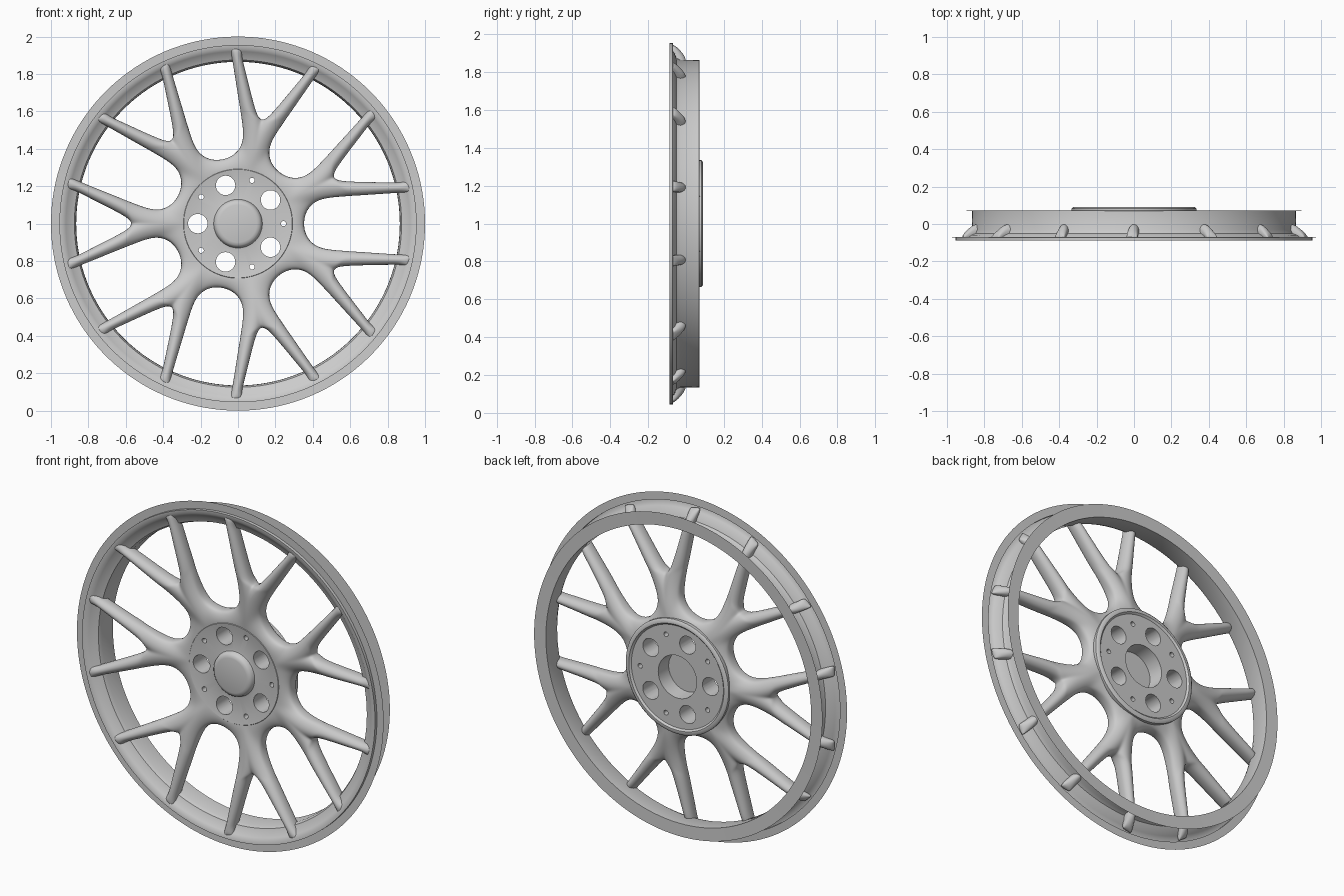
import bpy, bmesh, math
from mathutils import Matrix

if "Cube" in bpy.data.objects:
    bpy.data.objects.remove(bpy.data.objects["Cube"])

A = math.pi / 7          # half of one Y-spoke sector
CZ = 1.0                 # wheel centre height


def finish(name, bm, angle=40):
    bmesh.ops.remove_doubles(bm, verts=bm.verts, dist=0.0005)
    bmesh.ops.recalc_face_normals(bm, faces=bm.faces)
    me = bpy.data.meshes.new(name)
    bm.to_mesh(me)
    bm.free()
    ob = bpy.data.objects.new(name, me)
    bpy.context.collection.objects.link(ob)
    bpy.ops.object.select_all(action='DESELECT')
    ob.select_set(True)
    bpy.context.view_layer.objects.active = ob
    bpy.ops.object.shade_smooth_by_angle(angle=math.radians(angle))
    return ob


def lathe(name, profile, n):
    """Revolve (radius, y) points about the wheel axis."""
    bm = bmesh.new()
    rings = []
    for i in range(n):
        t = 2 * math.pi * i / n
        rings.append([bm.verts.new((r * math.cos(t), y, CZ + r * math.sin(t)))
                      for r, y in profile])
    for i in range(n):
        a, b = rings[i], rings[(i + 1) % n]
        for j in range(len(profile) - 1):
            bm.faces.new((a[j], a[j + 1], b[j + 1], b[j]))
    bmesh.ops.dissolve_degenerate(bm, dist=0.0001, edges=bm.edges)
    return finish(name, bm)


def interp(table, x):
    for (x0, y0), (x1, y1) in zip(table, table[1:]):
        if x <= x1:
            f = max(0, (x - x0) / (x1 - x0))
            return y0 + f * (y1 - y0)
    return table[-1][1]


# rim: front lip, barrel and rear flange
lathe("rim", [(1.0, -0.072), (0.955, -0.07), (0.955, -0.088), (0.935, -0.086),
              (0.92, -0.075), (0.90, -0.06), (0.875, -0.05), (0.866, -0.03),
              (0.865, 0.07), (0.94, 0.072)], 140)

# hub with centre cap in front and bore behind
hub = lathe("hub", [(0, -0.062), (0.10, -0.062), (0.115, -0.058), (0.125, -0.048),
                    (0.13, -0.03), (0.14, -0.028), (0.24, -0.032), (0.29, -0.04),
                    (0.32, 0.0), (0.335, 0.07), (0.335, 0.082), (0.325, 0.09),
                    (0.31, 0.09), (0.30, 0.08), (0.125, 0.08), (0.12, -0.01),
                    (0, -0.01)], 96)

# bolt holes and small pin holes
bm = bmesh.new()
for k in range(5):
    for ang, r, rad, seg in ((36 + 72 * k, 0.215, 0.052, 32), (72 * k, 0.243, 0.014, 16)):
        t = math.radians(ang)
        m = Matrix.Translation((r * math.cos(t), 0, CZ + r * math.sin(t))) @ \
            Matrix.Rotation(math.pi / 2, 4, 'X')
        bmesh.ops.create_cone(bm, cap_ends=True, segments=seg, radius1=rad,
                              radius2=rad, depth=0.5, matrix=m)
cutter = finish("hole_cutter", bm)
cutter.hide_render = True
mod = hub.modifiers.new("holes", 'BOOLEAN')
mod.operation = 'DIFFERENCE'
mod.solver = 'EXACT'
mod.object = cutter
bpy.context.view_layer.objects.active = hub
bpy.ops.object.modifier_apply(modifier="holes")
bpy.data.objects.remove(cutter)
bpy.ops.object.select_all(action='DESELECT')
hub.select_set(True)
bpy.ops.object.shade_smooth_by_angle(angle=math.radians(40))


# spokes: half a Y is lofted between the big-window edge and the inner edge
def hubpt(f):
    return (0.28 * math.cos(A * f), 0.28 * math.sin(A * f))


def win(d, w):
    return (d * math.cos(A) + w * math.sin(A), d * math.sin(A) - w * math.cos(A))


# (outer edge, inner edge, fork amount)
stations = [
    (win(0.352, 0.0), hubpt(1), 0), (win(0.358, 0.045), hubpt(0.65), 0),
    (win(0.378, 0.085), hubpt(0.3), 0), (win(0.41, 0.115), hubpt(0), 0),
    (win(0.45, 0.132), (0.37, 0), 0), (win(0.50, 0.140), (0.45, 0), 0.1),
    (win(0.54, 0.143), (0.52, 0), 0.4), (win(0.58, 0.146), (0.568, 0), 0.9),
    (win(0.60, 0.148), (0.58, 0.022), 1), (win(0.64, 0.150), (0.62, 0.048), 1),
    (win(0.71, 0.155), (0.70, 0.09), 1), (win(0.80, 0.161), (0.79, 0.135), 1),
    (win(0.865, 0.165), (0.85, 0.166), 1), (win(0.89, 0.166), (0.875, 0.177), 1),
    (win(0.935, 0.169), (0.92, 0.190), 1)]
APEX = 7
FRONT = [(0.28, -0.036), (0.36, -0.05), (0.5, -0.064), (0.7, -0.078), (0.87, -0.088), (0.95, -0.09)]
BACK = [(0.28, 0.076), (0.36, 0.074), (0.46, 0.055), (0.6, 0.03), (0.75, 0.012), (0.88, 0.0), (0.95, -0.06)]
N = 6


def section(o, i, k):
    front, back = [], []
    for j in range(N + 1):
        t = j / N
        u, v = o[0] + (i[0] - o[0]) * t, o[1] + (i[1] - o[1]) * t
        r = math.hypot(u, v)
        yf, yb = interp(FRONT, r), interp(BACK, r)
        mid, half = (yf + yb) / 2, (yb - yf) / 2
        s = max(0.0, math.sin(math.pi * t * (0.5 + 0.5 * k))) ** 0.7
        h = half * (0.4 + 0.6 * s)
        front.append((u, mid - h, v))
        back.append((u, mid + h, v))
    return front, back


sections = [section(*s) for s in stations]
bm = bmesh.new()
for k in range(7):
    th = math.pi + 2 * A * k
    c, s = math.cos(th), math.sin(th)
    for side in (1, -1):
        def put(p):
            u, y, v = p[0], p[1], p[2] * side
            return bm.verts.new((u * c - v * s, y, CZ + u * s + v * c))
        g = [([put(p) for p in f], [put(p) for p in b]) for f, b in sections]
        for q, ((f0, b0), (f1, b1)) in enumerate(zip(g, g[1:])):
            for j in range(N):
                bm.faces.new((f0[j], f0[j + 1], f1[j + 1], f1[j]))
                bm.faces.new((b0[j], b1[j], b1[j + 1], b0[j + 1]))
            bm.faces.new((f0[0], f1[0], b1[0], b0[0]))
            if q >= APEX:
                bm.faces.new((f0[N], b0[N], b1[N], f1[N]))
        f, b = g[-1]
        for j in range(N):
            bm.faces.new((f[j], f[j + 1], b[j + 1], b[j]))
spokes = finish("spokes", bm, 80)
sub = spokes.modifiers.new("smooth", 'SUBSURF')
sub.levels = sub.render_levels = 2
